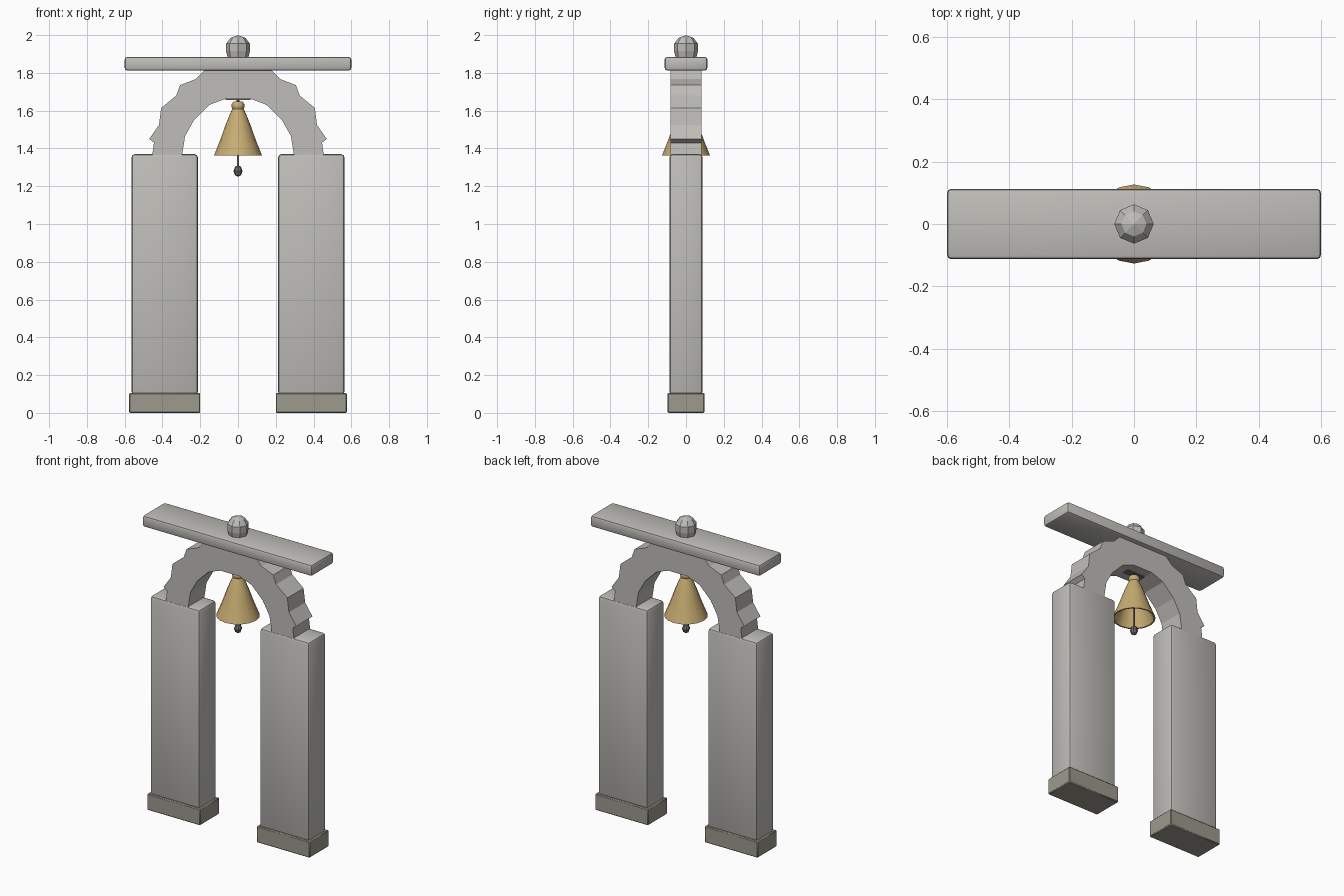
import bpy, bmesh, math

cube = bpy.data.objects.get("Cube")
if cube:
    bpy.data.objects.remove(cube, do_unlink=True)


def material(name, rgb):
    m = bpy.data.materials.new(name)
    m.use_nodes = True
    m.diffuse_color = (*rgb, 1)
    m.node_tree.nodes["Principled BSDF"].inputs["Base Color"].default_value = (*rgb, 1)
    return m


STONE = material("pale stone", (0.52, 0.51, 0.48))
PLINTH = material("dark stone", (0.34, 0.32, 0.27))
BRASS = material("brass", (0.58, 0.42, 0.17))
IRON = material("iron", (0.17, 0.165, 0.16))


def finish(name, bm, mat, smooth=None):
    bmesh.ops.recalc_face_normals(bm, faces=bm.faces)
    mesh = bpy.data.meshes.new(name)
    bm.to_mesh(mesh)
    bm.free()
    obj = bpy.data.objects.new(name, mesh)
    bpy.context.collection.objects.link(obj)
    mesh.materials.append(mat)
    if smooth:
        bpy.ops.object.select_all(action="DESELECT")
        obj.select_set(True)
        bpy.context.view_layer.objects.active = obj
        bpy.ops.object.shade_smooth_by_angle(angle=math.radians(smooth))
    return obj


def box(name, x, width, depth, z0, z1, mat, bevel=0, segments=2):
    bm = bmesh.new()
    bmesh.ops.create_cube(bm, size=1)
    for v in bm.verts:
        v.co = (x + v.co.x * width, v.co.y * depth, z0 + (v.co.z + 0.5) * (z1 - z0))
    if bevel:
        bmesh.ops.bevel(bm, geom=bm.edges[:], offset=bevel, segments=segments,
                        profile=0.5, affect="EDGES")
    return finish(name, bm, mat, 40 if bevel else None)


def lathe(name, profile, sides, mat, smooth=None):
    bm = bmesh.new()
    verts = [bm.verts.new((r, 0, z)) for r, z in profile]
    edges = [bm.edges.new(pair) for pair in zip(verts, verts[1:])]
    bmesh.ops.spin(bm, geom=verts + edges, cent=(0, 0, 0), axis=(0, 0, 1),
                   angle=math.tau, steps=sides)
    bmesh.ops.remove_doubles(bm, verts=bm.verts, dist=0.0005)
    return finish(name, bm, mat, smooth)


# Pillars on their plinths
for side, x in (("left", 0.388), ("right", -0.388)):
    box(side + "_plinth", x, 0.376, 0.196, 0, 0.105, PLINTH, 0.005, 1)
    box(side + "_pillar", x, 0.352, 0.176, 0.095, 1.37, STONE, 0.018)

# Arch: half outline with rough outer blocks, mirrored and extruded
outer = [(0.455, 1.355), (0.445, 1.43), (0.47, 1.45), (0.418, 1.525), (0.407, 1.614),
         (0.327, 1.68), (0.307, 1.735), (0.222, 1.768), (0.18, 1.812)]
inner = [(0.068, 1.662), (0.153, 1.63), (0.233, 1.55), (0.28, 1.466), (0.298, 1.355)]
half = outer + inner
bm = bmesh.new()
path_out = outer + [(-x, z) for x, z in reversed(outer)]
path_in = [(-x, z) for x, z in reversed(inner)] + inner
outline = path_out + path_in
face = bm.faces.new([bm.verts.new((x, -0.082, z)) for x, z in outline])
extruded = bmesh.ops.extrude_face_region(bm, geom=[face])
for v in extruded["geom"]:
    if isinstance(v, bmesh.types.BMVert):
        v.co.y = 0.082
finish("arch", bm, STONE)

# Capstone and finial
box("capstone", 0, 1.2, 0.226, 1.812, 1.885, STONE, 0.014)
lathe("finial", [(0, 1.88), (0.055, 1.88), (0.063, 1.915), (0.063, 1.955),
                 (0.04, 1.985), (0, 2.0)], 8, STONE)

# Bell, open below, with a collar at its crown
lathe("bell", [(0.118, 1.363), (0.127, 1.363), (0.106, 1.415), (0.085, 1.47),
               (0.066, 1.525), (0.048, 1.57), (0.03, 1.61), (0.035, 1.622),
               (0.033, 1.635), (0.024, 1.648), (0, 1.65)], 16, BRASS, 45)
lathe("bell_lining", [(0.118, 1.363), (0.078, 1.47), (0.04, 1.57), (0, 1.6)],
      16, BRASS, 45)

# Hanger and clapper
box("hanger_plate", 0, 0.13, 0.04, 1.656, 1.666, IRON)
lathe("hanger_pin", [(0.008, 1.64), (0.008, 1.66)], 8, IRON)
lathe("clapper_rod", [(0.006, 1.28), (0.006, 1.59)], 8, IRON, 50)
lathe("clapper_ball", [(0, 1.25), (0.016, 1.258), (0.024, 1.28), (0.016, 1.303),
                       (0, 1.312)], 8, IRON)
